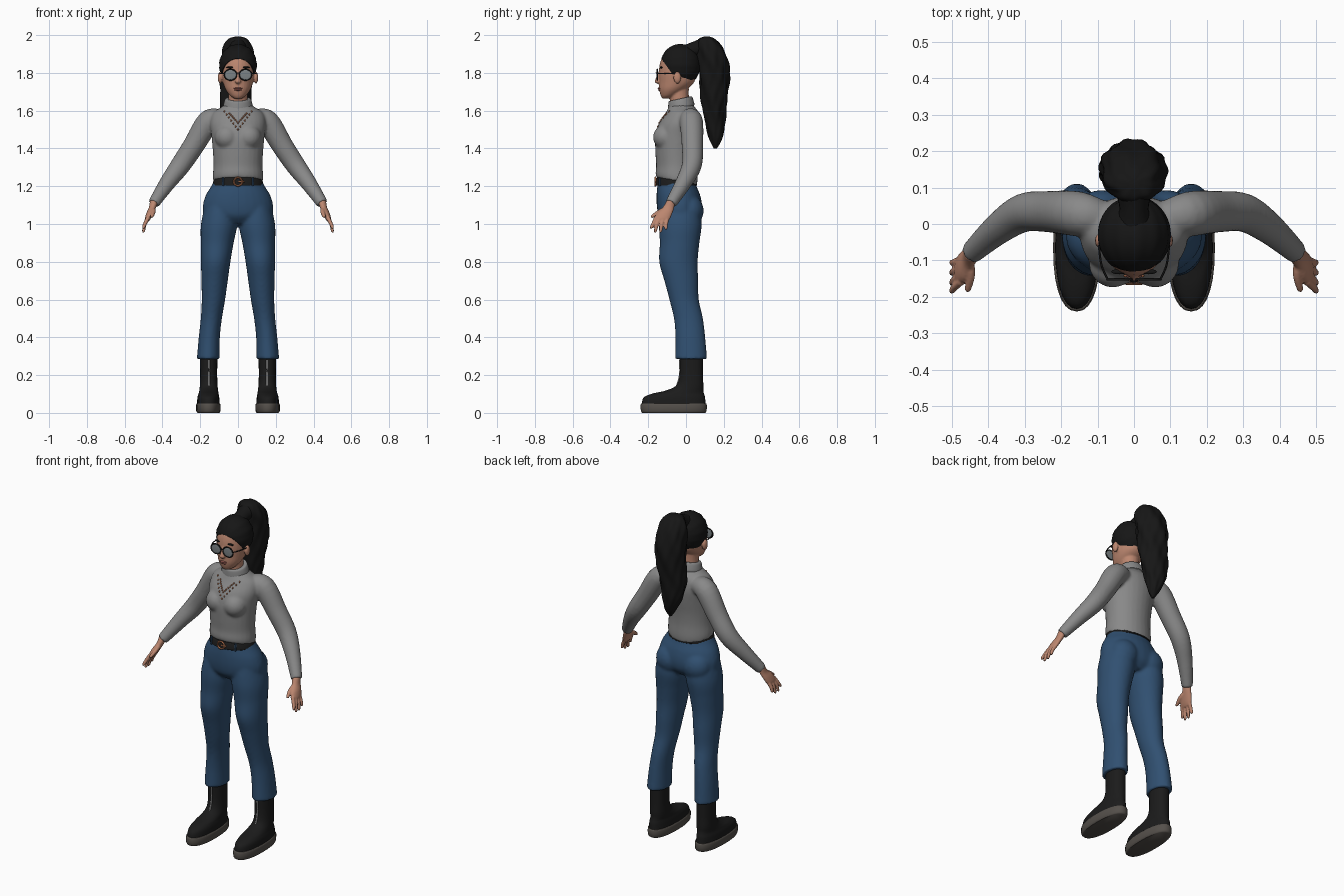
import bpy
import bmesh
import math
from mathutils import Vector, Matrix
from mathutils.bvhtree import BVHTree

default = bpy.data.objects.get("Cube")
if default:
    bpy.data.objects.remove(default, do_unlink=True)


def material(name, red, green, blue, rough=0.7):
    mat = bpy.data.materials.new(name)
    mat.use_nodes = True
    mat.diffuse_color = (red, green, blue, 1)
    shader = next(n for n in mat.node_tree.nodes if n.type == "BSDF_PRINCIPLED")
    shader.inputs["Base Color"].default_value = (red, green, blue, 1)
    shader.inputs["Roughness"].default_value = rough
    return mat


SKIN = material("skin", .5, .24, .16)
HAIR = material("black hair", .008, .008, .008)
KNIT = material("grey knit", .25, .25, .25)
DENIM = material("blue denim", .03, .08, .165)
LEATHER = material("black leather", .011, .011, .011)
SOLE = material("taupe rubber", .09, .08, .07)
LENS = material("grey lens", .2, .225, .235)
GOLD = material("copper gold", .45, .17, .08)
SILVER = material("silver zip", .45, .45, .45)
LIPS = material("lip rose", .33, .11, .09)


def flip(points):
    return [(-p[0],) + tuple(p[1:]) for p in points]


def spline(points, steps):
    """Catmull-Rom interpolation of tuples of equal length."""
    pts = [Vector(p) for p in points]
    result = []
    for i in range(len(pts) - 1):
        a, b, c = pts[max(i - 1, 0)], pts[i], pts[i + 1]
        d = pts[min(i + 2, len(pts) - 1)]
        for k in range(steps):
            t = k / steps
            result.append(b + (c - a) * (t / 2)
                          + (a * 2 - b * 5 + c * 4 - d) * (t * t / 2)
                          + (b * 3 - a - c * 3 + d) * (t ** 3 / 2))
    return result + [pts[-1]]


def skin_rings(bm, rings):
    """Bridge rings of points into a closed tube."""
    loops = [[bm.verts.new(p) for p in ring] for ring in rings]
    n = len(loops[0])
    for low, high in zip(loops, loops[1:]):
        for i in range(n):
            j = (i + 1) % n
            bm.faces.new((low[i], low[j], high[j], high[i]))
    bm.faces.new(loops[0][::-1])
    bm.faces.new(loops[-1])


def loft(bm, rings, both=False, sides=28, power=2, steps=5, wave=0):
    """Stack level ovals: x, y, z, half width, half depth and optional tilt."""
    full = [tuple(r) + (0,) * (6 - len(r)) for r in rings]
    layers = []
    for x, y, z, rx, ry, tilt in spline(full, steps):
        ring = []
        for i in range(sides):
            a = math.tau * i / sides
            c, s = math.cos(a), math.sin(a)
            lump = 1 + wave * (math.sin(5 * a + 28 * z) + .6 * math.sin(9 * a - 40 * z))
            dx = math.copysign(abs(c) ** (2 / power), c) * rx * lump
            dy = math.copysign(abs(s) ** (2 / power), s) * ry * lump
            ring.append((x + dx, y + dy, z + tilt * dy))
        layers.append(ring)
    skin_rings(bm, layers)
    if both:
        loft(bm, flip(rings), False, sides, power, steps, wave)


def tube(bm, points, both=False, sides=12, steps=5):
    """Sweep a circle along points of x, y, z, radius."""
    path = spline(points, steps)
    layers = []
    for i, p in enumerate(path):
        ahead = path[min(i + 1, len(path) - 1)] - path[max(i - 1, 0)]
        turn = Vector(ahead[:3]).to_track_quat("Z", "Y")
        centre = Vector(p[:3])
        layers.append([centre + turn @ Vector((math.cos(math.tau * k / sides),
                                               math.sin(math.tau * k / sides), 0)) * p[3]
                       for k in range(sides)])
    skin_rings(bm, layers)
    if both:
        tube(bm, flip(points), False, sides, steps)


def ball(bm, centre, radii, both=False, segments=20):
    place = Matrix.Translation(centre) @ Matrix.Diagonal((*radii, 1))
    bmesh.ops.create_uvsphere(bm, u_segments=segments, v_segments=segments // 2 + 2,
                              radius=1, matrix=place)
    if both:
        ball(bm, flip([centre])[0], radii, False, segments)


def finish(bm, name, mat, voxel=0, relax=4):
    """Turn a bmesh into an object, optionally fusing its parts together."""
    bmesh.ops.recalc_face_normals(bm, faces=bm.faces)
    mesh = bpy.data.meshes.new(name)
    bm.to_mesh(mesh)
    bm.free()
    mesh.materials.append(mat)
    obj = bpy.data.objects.new(name, mesh)
    bpy.context.collection.objects.link(obj)
    bpy.ops.object.select_all(action="DESELECT")
    obj.select_set(True)
    bpy.context.view_layer.objects.active = obj
    bpy.ops.object.shade_smooth_by_angle(angle=math.radians(45))
    if voxel:
        fuse = obj.modifiers.new("fuse", "REMESH")
        fuse.mode = "VOXEL"
        fuse.voxel_size = voxel
        fuse.use_smooth_shade = True
        soften = obj.modifiers.new("soften", "SMOOTH")
        soften.factor = .5
        soften.iterations = relax
    return obj


# Sweater: torso, bust and sleeves fused
bm = bmesh.new()
loft(bm, [(0, -.05, 1.225, .132, .108, -.2), (0, -.05, 1.255, .134, .111, -.15),
          (0, -.05, 1.31, .13, .108), (0, -.05, 1.38, .133, .112),
          (0, -.045, 1.46, .14, .118), (0, -.033, 1.53, .148, .112),
          (0, -.02, 1.585, .135, .09), (0, -.022, 1.615, .095, .072),
          (0, -.025, 1.635, .065, .06)])
ball(bm, (.058, -.108, 1.46), (.066, .067, .066), both=True)
tube(bm, [(.09, .015, 1.555, .05), (.155, .028, 1.542, .062), (.235, .034, 1.415, .057),
          (.305, .03, 1.31, .053), (.375, -.015, 1.215, .043), (.447, -.08, 1.108, .031)],
     both=True, sides=20)
sweater = finish(bm, "sweater", KNIT, .008, 5)

# Folded roll collar
bm = bmesh.new()
loft(bm, [(0, -.022, 1.59, .086, .072, .2), (0, -.024, 1.612, .074, .066, .22),
          (0, -.025, 1.618, .079, .07, .22), (0, -.028, 1.645, .074, .066, .22),
          (0, -.03, 1.662, .067, .061, .22), (0, -.03, 1.663, .055, .05, .22)], steps=3)
finish(bm, "collar", KNIT)

# Trousers: hips and flared legs fused
bm = bmesh.new()
loft(bm, [(0, -.05, 1.24, .12, .096), (0, -.048, 1.2, .142, .104), (0, -.04, 1.15, .172, .116),
          (0, -.034, 1.09, .187, .12), (0, -.032, 1.04, .175, .11), (0, -.03, 1.0, .1, .075)])
ball(bm, (.088, .017, 1.07), (.085, .077, .085), both=True)
loft(bm, [(.09, -.03, 1.12, .08, .1), (.1, -.03, 1.0, .096, .113), (.11, -.034, .9, .087, .105),
          (.118, -.04, .8, .078, .102), (.124, -.025, .7, .07, .09), (.13, -.01, .6, .062, .078),
          (.141, .013, .5, .056, .077), (.152, .023, .4, .056, .079),
          (.158, .027, .285, .06, .085)], both=True)
finish(bm, "trousers", DENIM, .009, 4)

# Belt with loops and round buckle
bm = bmesh.new()
loft(bm, [(0, -.051, z, .128 + grow, .104 + grow) for z, grow in
          ((1.203, .004), (1.205, .006), (1.243, 0), (1.245, -.002))], sides=40, steps=1)
finish(bm, "belt", LEATHER)
bm = bmesh.new()
tube(bm, [(.08, -.14, 1.2, .006), (.08, -.139, 1.245, .006)], both=True, sides=6, steps=1)
finish(bm, "belt_loops", DENIM)


def ring_band(name, mat, centre, major, minor, squash=1, both=False):
    """Upright ring facing the front."""
    bm = bmesh.new()
    x, y, z = centre
    layers = [(x + major * math.cos(a), y, z + major * squash * math.sin(a), minor)
              for a in (math.tau * i / 24 for i in range(25))]
    tube(bm, layers, both=both, sides=8, steps=1)
    return finish(bm, name, mat)


ring_band("belt_buckle", GOLD, (0, -.162, 1.224), .022, .005)
bm = bmesh.new()
tube(bm, [(0, -.163, 1.224, .004), (.034, -.16, 1.224, .004)], sides=8, steps=1)
finish(bm, "buckle_pin", GOLD)

# Boots, soles and zips
bm = bmesh.new()
loft(bm, [(.155, .028, .31, .046, .062), (.155, .028, .2, .045, .062), (.155, .02, .145, .047, .072),
          (.155, -.008, .118, .05, .1), (.156, -.042, .102, .053, .137),
          (.157, -.062, .08, .058, .163), (.157, -.065, .04, .06, .169)], both=True, power=2.2)
finish(bm, "boots", LEATHER)
bm = bmesh.new()
loft(bm, [(.157, -.065, 0, .058, .166), (.157, -.065, .01, .064, .174),
          (.157, -.065, .042, .065, .175), (.157, -.065, .05, .061, .171)],
     both=True, power=2.3, steps=2)
finish(bm, "boot_soles", SOLE)
bm = bmesh.new()
tube(bm, [(.153, -.034, .28, .004), (.153, -.034, .2, .004), (.153, -.05, .14, .004)],
     both=True, sides=6)
finish(bm, "boot_zips", SILVER)

# Head, neck, nose and ears fused
bm = bmesh.new()
loft(bm, [(0, -.106, 1.664, .018, .018), (0, -.092, 1.68, .042, .042), (0, -.07, 1.712, .066, .072),
          (0, -.05, 1.75, .079, .093), (0, -.045, 1.8, .086, .099), (0, -.042, 1.85, .085, .096),
          (0, -.04, 1.888, .074, .083), (0, -.04, 1.92, .05, .055)])
tube(bm, [(0, -.03, 1.6, .053), (0, -.035, 1.68, .05), (0, -.035, 1.76, .052)], sides=20)
tube(bm, [(0, -.137, 1.805, .009), (0, -.146, 1.78, .01), (0, -.154, 1.757, .012)])
ball(bm, (0, -.15, 1.755), (.017, .016, .012))
ball(bm, (.095, -.046, 1.775), (.012, .02, .032), both=True)
finish(bm, "head", SKIN, .005, 2)
bm = bmesh.new()
ball(bm, (0, -.141, 1.718), (.023, .009, .005))
ball(bm, (0, -.14, 1.71), (.019, .009, .005))
finish(bm, "lips", LIPS)
bm = bmesh.new()
ball(bm, (.04, -.131, 1.829), (.023, .007, .005), both=True)
finish(bm, "eyebrows", HAIR)

# Hair combed back, cut along the hairline
bm = bmesh.new()
middle = Vector((0, -.03, 1.84))
ball(bm, middle, (.1, .106, .112), segments=48)
for v in bm.verts:
    out = v.co - middle
    v.co = middle + out * (1 + .014 * math.sin(13 * math.atan2(out.x, out.z)))
bmesh.ops.bisect_plane(bm, geom=bm.verts[:] + bm.edges[:] + bm.faces[:],
                       plane_co=(0, -.13, 1.875), plane_no=(0, .155, .11), clear_inner=True)
bmesh.ops.holes_fill(bm, edges=[e for e in bm.edges if e.is_boundary])
finish(bm, "combed_hair", HAIR)

# Wavy ponytail and its tie
bm = bmesh.new()
loft(bm, [(0, .11, 1.992, .015, .015), (0, .11, 1.978, .052, .045), (0, .125, 1.93, .078, .072),
          (0, .143, 1.86, .088, .08), (-.004, .15, 1.79, .088, .08), (-.01, .15, 1.7, .082, .074),
          (-.02, .15, 1.6, .076, .062), (-.02, .155, 1.52, .058, .05),
          (-.01, .158, 1.45, .034, .034), (-.005, .155, 1.4, .008, .008)],
     sides=48, steps=7, wave=.05)
finish(bm, "ponytail", HAIR)
bm = bmesh.new()
tube(bm, [(0, .0, 1.9, .05), (0, .045, 1.925, .04), (0, .1, 1.935, .055)], sides=20)
finish(bm, "hair_tie", HAIR)

# Glasses
ring_band("glasses_rims", LEATHER, (.04, -.152, 1.79), .033, .0035, .88, both=True)
bm = bmesh.new()
ball(bm, (.04, -.152, 1.79), (.033, .003, .029), both=True, segments=24)
finish(bm, "glasses_lenses", LENS)
bm = bmesh.new()
tube(bm, [(-.01, -.155, 1.798, .003), (0, -.158, 1.8, .003), (.01, -.155, 1.798, .003)], sides=6)
tube(bm, [(.072, -.152, 1.797, .003), (.09, -.11, 1.797, .003), (.098, -.04, 1.795, .003)],
     both=True, sides=6)
finish(bm, "glasses_frame", LEATHER)

# Hands: palm, four fingers and thumb fused
bm = bmesh.new()
loft(bm, [(.443, -.078, 1.125, .023, .023), (.452, -.092, 1.09, .019, .03),
          (.465, -.112, 1.06, .019, .041), (.477, -.125, 1.03, .016, .041),
          (.482, -.13, 1.014, .01, .034)], both=True)
for root, tip, low in ((-.158, -.184, .975), (-.138, -.162, .956), (-.117, -.134, .956), (-.098, -.106, .97)):
    tube(bm, [(.475, root, 1.035, .011), (.493, (root + tip) / 2 - .003, 1.0, .01),
              (.5, tip, low + .006, .008), (.5, tip, low, .004)], both=True, sides=10)
tube(bm, [(.452, -.095, 1.085, .013), (.448, -.14, 1.065, .012), (.456, -.178, 1.04, .009),
          (.457, -.183, 1.035, .004)], both=True, sides=10)
finish(bm, "hands", SKIN, .004, 2)

# Two bead necklaces resting on the sweater
bpy.context.view_layer.update()
surface = BVHTree.FromObject(sweater, bpy.context.evaluated_depsgraph_get())
bm = bmesh.new()
for reach, top, bottom in ((.072, 1.595, 1.5), (.045, 1.585, 1.535)):
    for i in range(-6, 7):
        t = i / 6
        spot = Vector((reach * t, -.6, bottom + (top - bottom) * abs(t)))
        hit = surface.ray_cast(spot, Vector((0, 1, 0)))[0]
        if hit:
            ball(bm, hit, (.0045, .0045, .0055), segments=8)
finish(bm, "bead_necklaces", GOLD)
